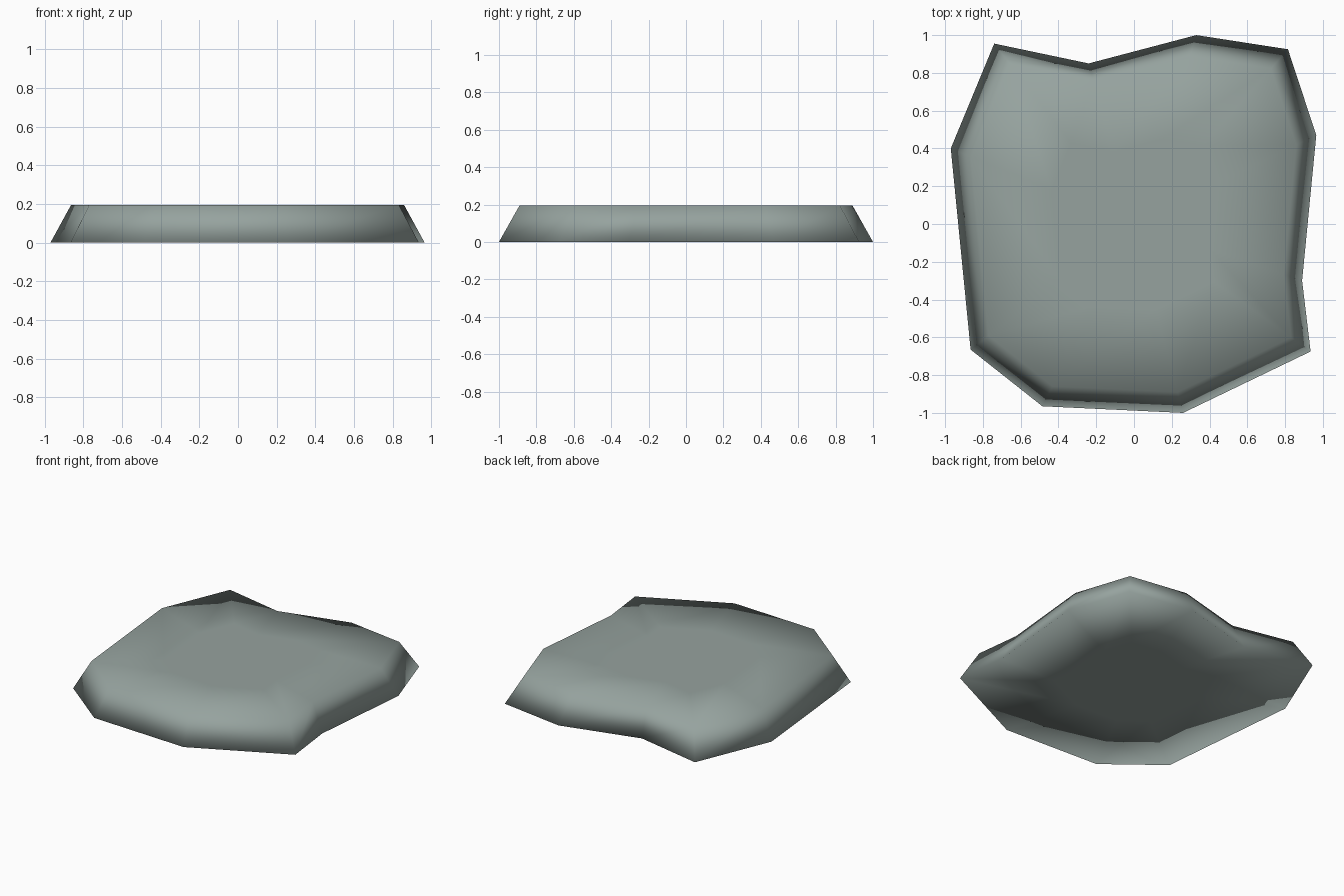
import bpy, bmesh

if "Cube" in bpy.data.objects:
    bpy.data.objects.remove(bpy.data.objects["Cube"])

# Ground outline of the slab, counter-clockwise from above
OUTLINE = [(-0.74, 0.955), (-0.97, 0.40), (-0.865, -0.665), (-0.485, -0.965),
           (0.26, -1.0), (0.935, -0.675), (0.89, -0.30), (0.965, 0.47),
           (0.815, 0.925), (0.33, 1.0), (-0.24, 0.85)]
HEIGHT, TAPER, CORE = 0.195, 0.89, 0.45

stone = bpy.data.materials.new("grey_green_stone")
stone.diffuse_color = (0.305, 0.365, 0.345, 1)
stone.use_nodes = True
stone.node_tree.nodes["Principled BSDF"].inputs["Base Color"].default_value = stone.diffuse_color

bm = bmesh.new()


def ring(scale, z):
    return [bm.verts.new((x * scale, y * scale, z)) for x, y in OUTLINE]


# Rings from the middle of the underside, round the tapered edge, to the middle of the top
rings = [ring(CORE, 0), ring(1, 0), ring(TAPER, HEIGHT), ring(CORE, HEIGHT)]
n = len(OUTLINE)
for a, b in zip(rings, rings[1:]):
    for i in range(n):
        j = (i + 1) % n
        bm.faces.new((a[i], a[j], b[j], b[i]))
bm.faces.new(rings[0][::-1])
bm.faces.new(rings[-1])
bmesh.ops.recalc_face_normals(bm, faces=bm.faces)

# Soft shading over the whole slab
for f in bm.faces:
    f.smooth = True

mesh = bpy.data.meshes.new("stone_slab")
bm.to_mesh(mesh)
bm.free()
mesh.materials.append(stone)
slab = bpy.data.objects.new("stone_slab", mesh)
bpy.context.collection.objects.link(slab)
